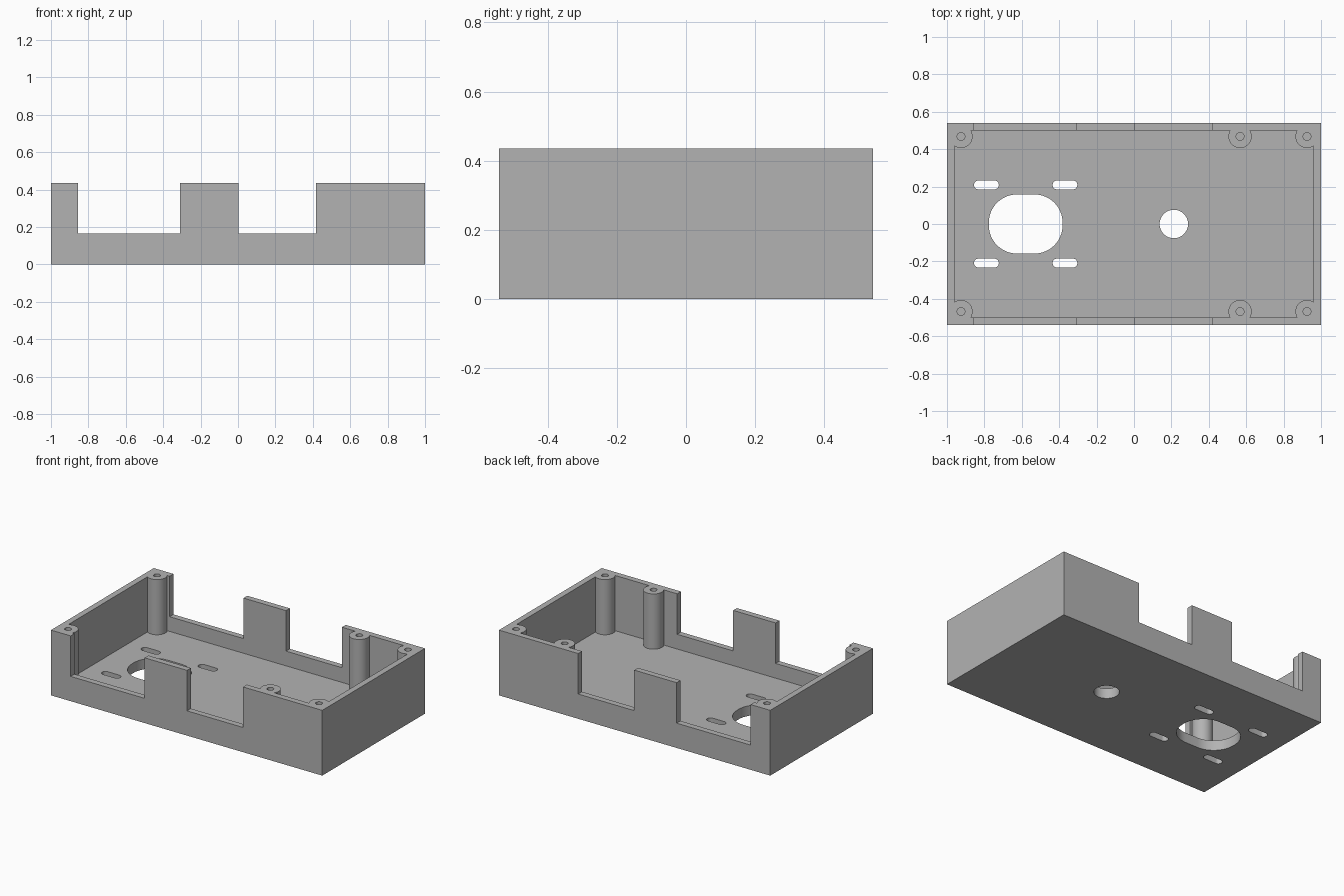
import bpy, bmesh, math
from mathutils import Matrix, Vector

if "Cube" in bpy.data.objects:
    bpy.data.objects.remove(bpy.data.objects["Cube"], do_unlink=True)

HX, HY, H = 1.0, 0.541, 0.435      # half length, half width, height
WALL, FLOOR, SILL = 0.04, 0.067, 0.165
TALL = H + 0.1                     # rough height before the rim is trimmed

grey = bpy.data.materials.new("plastic_grey")
grey.use_nodes = True
grey.diffuse_color = (0.45, 0.45, 0.45, 1)
grey.node_tree.nodes["Principled BSDF"].inputs["Base Color"].default_value = grey.diffuse_color


def add_box(bm, x0, x1, y0, y1, z0, z1):
    size = Matrix.Diagonal((x1 - x0, y1 - y0, z1 - z0, 1))
    centre = Matrix.Translation(((x0 + x1) / 2, (y0 + y1) / 2, (z0 + z1) / 2))
    bmesh.ops.create_cube(bm, size=1, matrix=centre @ size)


def add_rounded(bm, x, y, hx, hy, r, z0, z1, steps=12):
    """Upright prism with a rounded rectangle outline; a circle when hx = hy = r."""
    pts = []
    for q, (sx, sy) in enumerate(((1, 1), (-1, 1), (-1, -1), (1, -1))):
        for i in range(steps + 1):
            a = (q + i / steps) * math.pi / 2
            p = Vector((x + sx * (hx - r) + r * math.cos(a),
                        y + sy * (hy - r) + r * math.sin(a), z0))
            if not pts or (p - pts[-1]).length > 1e-5:
                pts.append(p)
    if (pts[0] - pts[-1]).length < 1e-5:
        pts.pop()
    base = bm.faces.new([bm.verts.new(p) for p in pts])
    top = bmesh.ops.extrude_face_region(bm, geom=[base])["geom"]
    bmesh.ops.translate(bm, vec=(0, 0, z1 - z0),
                        verts=[v for v in top if isinstance(v, bmesh.types.BMVert)])


def make(name, build):
    bm = bmesh.new()
    build(bm)
    bmesh.ops.recalc_face_normals(bm, faces=bm.faces)
    mesh = bpy.data.meshes.new(name)
    bm.to_mesh(mesh)
    bm.free()
    mesh.materials.append(grey)
    obj = bpy.data.objects.new(name, mesh)
    bpy.context.collection.objects.link(obj)
    return obj


def combine(target, name, operation, build):
    """Boolean a temporary tool into the target and discard the tool."""
    tool = make(name, build)
    tool.hide_render = True
    mod = target.modifiers.new(name, "BOOLEAN")
    mod.operation, mod.solver, mod.object = operation, "EXACT", tool
    bpy.context.view_layer.objects.active = target
    bpy.ops.object.modifier_apply(modifier=mod.name)
    bpy.data.objects.remove(tool, do_unlink=True)


POSTS = [(x, s * 0.468) for x in (-0.925, 0.567, 0.925) for s in (-1, 1)]


def cavity(bm):
    add_box(bm, WALL - HX, HX - WALL, WALL - HY, HY - WALL, FLOOR, TALL + 0.1)


def posts(bm):
    for x, y in POSTS:
        add_rounded(bm, x, y, 0.062, 0.062, 0.062, FLOOR / 2, TALL - 0.02)


def pilot_holes(bm):
    for x, y in POSTS:
        add_rounded(bm, x, y, 0.021, 0.021, 0.021, FLOOR + 0.01, TALL + 0.1, 6)


def wall_notches(bm):
    for x0, x1 in ((-0.855, -0.31), (0.003, 0.416)):
        add_box(bm, x0, x1, -HY - 0.1, HY + 0.1, SILL, TALL + 0.1)


def floor_openings(bm):
    z0, z1 = -0.1, FLOOR + 0.05
    add_rounded(bm, -0.579, 0, 0.197, 0.158, 0.15, z0, z1)
    add_rounded(bm, 0.213, 0, 0.076, 0.076, 0.076, z0, z1)
    for x in (-0.789, -0.369):
        for y in (-0.209, 0.209):
            add_rounded(bm, x, y, 0.066, 0.024, 0.023, z0, z1, 6)


# Open tray with screw posts, wall notches and floor openings
case = make("enclosure_base", lambda bm: add_box(bm, -HX, HX, -HY, HY, 0, TALL))
combine(case, "cavity", "DIFFERENCE", cavity)
combine(case, "screw_posts", "UNION", posts)
combine(case, "rim_trim", "DIFFERENCE",
        lambda bm: add_box(bm, -HX - 0.1, HX + 0.1, -HY - 0.1, HY + 0.1, H, TALL + 0.2))
combine(case, "pilot_holes", "DIFFERENCE", pilot_holes)
combine(case, "wall_notches", "DIFFERENCE", wall_notches)
combine(case, "floor_openings", "DIFFERENCE", floor_openings)

# Smooth round walls, crisp edges
bpy.ops.object.select_all(action="DESELECT")
case.select_set(True)
bpy.context.view_layer.objects.active = case
bpy.ops.object.shade_smooth_by_angle(angle=math.radians(30))
